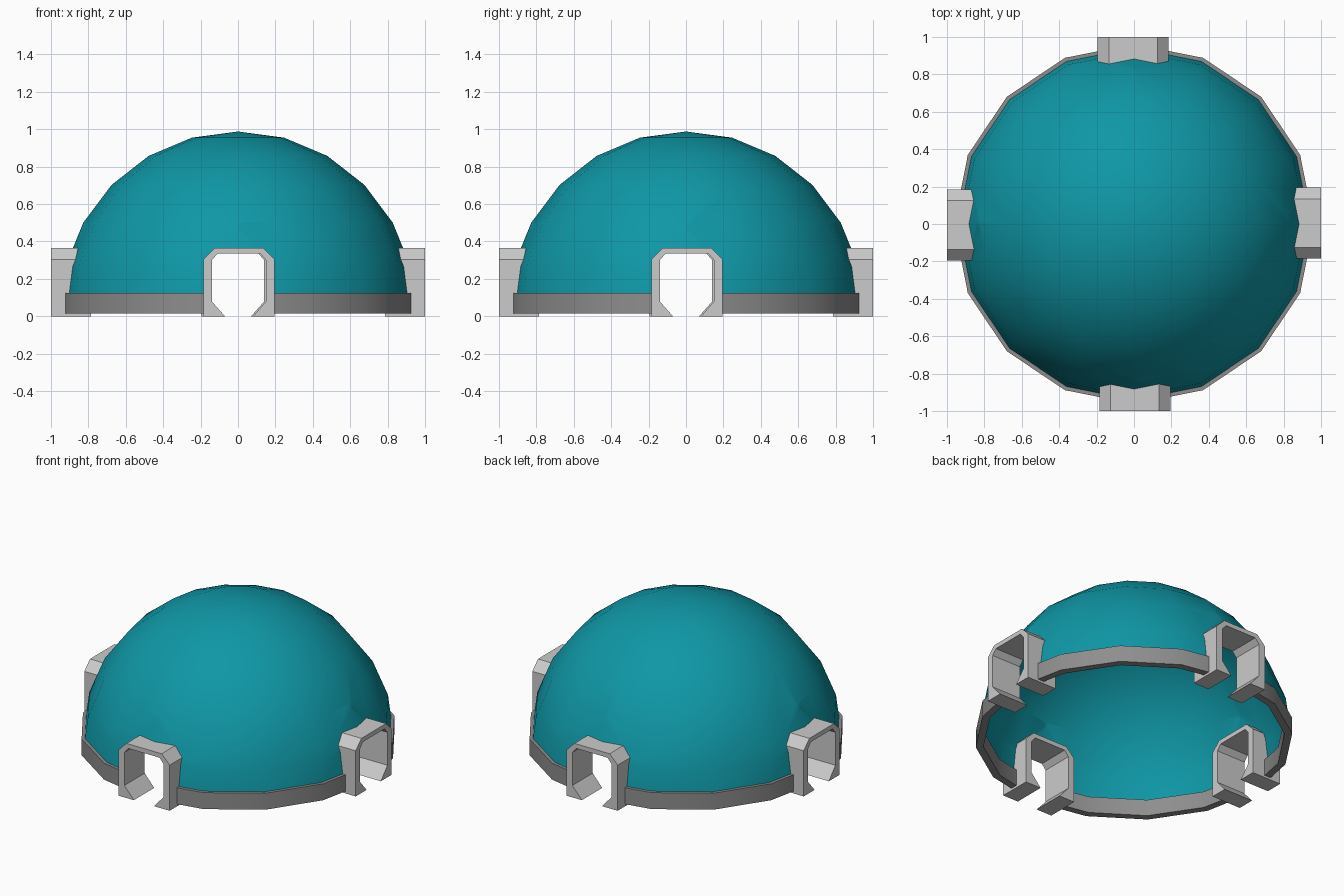
import bpy, bmesh
from math import sin, cos, pi, radians
from mathutils import Vector, Matrix

if "Cube" in bpy.data.objects:
    bpy.data.objects.remove(bpy.data.objects["Cube"])


def material(name, rgb):
    m = bpy.data.materials.new(name)
    m.diffuse_color = (*rgb, 1)
    m.use_nodes = True
    m.node_tree.nodes["Principled BSDF"].inputs["Base Color"].default_value = m.diffuse_color
    return m


TEAL = material("teal", (0.0047, 0.31, 0.38))
LIGHT = material("light grey", (0.60, 0.60, 0.60))
DARK = material("mid grey", (0.27, 0.27, 0.27))

OFF = 0.005            # sideways offset of each doorway
TURNS = [Matrix.Rotation(i * pi / 2, 3, 'Z') for i in range(4)]
NAMES = ["front", "right", "back", "left"]


def finish(bm, name, mat, smooth):
    bmesh.ops.recalc_face_normals(bm, faces=bm.faces)
    me = bpy.data.meshes.new(name)
    bm.to_mesh(me)
    bm.free()
    me.materials.append(mat)
    ob = bpy.data.objects.new(name, me)
    bpy.context.collection.objects.link(ob)
    if smooth:
        bpy.ops.object.select_all(action='DESELECT')
        ob.select_set(True)
        bpy.context.view_layer.objects.active = ob
        bpy.ops.object.shade_smooth_by_angle(angle=radians(35))
    return ob


# Dome: 16-sided half ball
bm = bmesh.new()
R, H, Z0 = 0.955, 0.973, 0.015
rings = [[bm.verts.new((R * sin(k * pi / 12) * cos(j * pi / 8),
                        R * sin(k * pi / 12) * sin(j * pi / 8),
                        Z0 + H * cos(k * pi / 12))) for j in range(16)]
         for k in range(1, 7)]
top = bm.verts.new((0, 0, Z0 + H))
for j in range(16):
    n = (j + 1) % 16
    bm.faces.new((top, rings[0][j], rings[0][n]))
    for a, b in zip(rings, rings[1:]):
        bm.faces.new((a[j], b[j], b[n], a[n]))

# Doorway holes: planes (point, outward normal) in the front doorway's frame
W, T = 0.17, 0.35
planes = [(Vector((OFF - W, 0, 0)), Vector((-1, 0, 0))),
          (Vector((OFF + W, 0, 0)), Vector((1, 0, 0))),
          (Vector((0, 0, T)), Vector((0, 0, 1))),
          (Vector((OFF - W, 0, 0.302)), Vector((-1, 0, 1)).normalized()),
          (Vector((OFF + W, 0, 0.302)), Vector((1, 0, 1)).normalized())]
for rot in TURNS:
    inv = rot.transposed()

    def near():
        out = []
        for f in bm.faces:
            c = inv @ f.calc_center_median()
            if c.y < -0.6 and abs(c.x) < 0.37 and c.z < 0.53:
                out.append(f)
        return out

    for co, no in planes:
        fs = near()
        geom = fs + list({e for f in fs for e in f.edges}) + list({v for f in fs for v in f.verts})
        bmesh.ops.bisect_plane(bm, geom=geom, dist=1e-5, plane_co=rot @ co, plane_no=rot @ no)
    dead = [f for f in near()
            if all((inv @ f.calc_center_median() - co).dot(no) < 0 for co, no in planes)]
    bmesh.ops.delete(bm, geom=dead, context='FACES')
finish(bm, "dome", TEAL, True)


# Base ring: four arcs running between the doorways
def arc(r):
    v = [Vector((r * cos(radians(a)), r * sin(radians(a)))) for a in (-90, -67.5, -45, -22.5, 0)]
    v[0] = v[0].lerp(v[1], (W + OFF) / v[1].x)
    v[4] = v[4].lerp(v[3], (W - OFF) / -v[3].y)
    return v


bm = bmesh.new()
for rot in TURNS:
    sections = []
    for o, i in zip(arc(0.962), arc(0.915)):
        sections.append([bm.verts.new(rot @ Vector((p.x, p.y, z)))
                         for p, z in ((o, 0.015), (o, 0.125), (i, 0.125), (i, 0.015))])
    for a, b in zip(sections, sections[1:]):
        for k in range(4):
            bm.faces.new((a[k], a[(k + 1) % 4], b[(k + 1) % 4], b[k]))
    bm.faces.new(sections[0])
    bm.faces.new(sections[-1])
finish(bm, "base_ring", DARK, True)

# Door frames: outer and inner half profiles, mirrored, run back through the wall
outer = [(0.19, 0), (0.19, 0.08), (0.19, 0.305), (0.13, 0.365)]
inner = [(0.075, 0), (0.145, 0.08), (0.145, 0.30), (0.115, 0.335)]


def mirrored(half):
    return half + [(-x, z) for x, z in reversed(half)]


for rot, name in zip(TURNS, NAMES):
    bm = bmesh.new()
    sections = []
    for (ox, oz), (ix, iz) in zip(mirrored(outer), mirrored(inner)):
        sections.append([bm.verts.new(rot @ Vector((x + OFF, y, z)))
                         for x, y, z in ((ox, -1, oz), (ox, -0.785, oz),
                                         (ix, -0.785, iz), (ix, -1, iz))])
    for a, b in zip(sections, sections[1:]):
        for k in range(4):
            bm.faces.new((a[k], a[(k + 1) % 4], b[(k + 1) % 4], b[k]))
    bm.faces.new(sections[0])
    bm.faces.new(sections[-1])
    finish(bm, name + "_door_frame", LIGHT, False)
